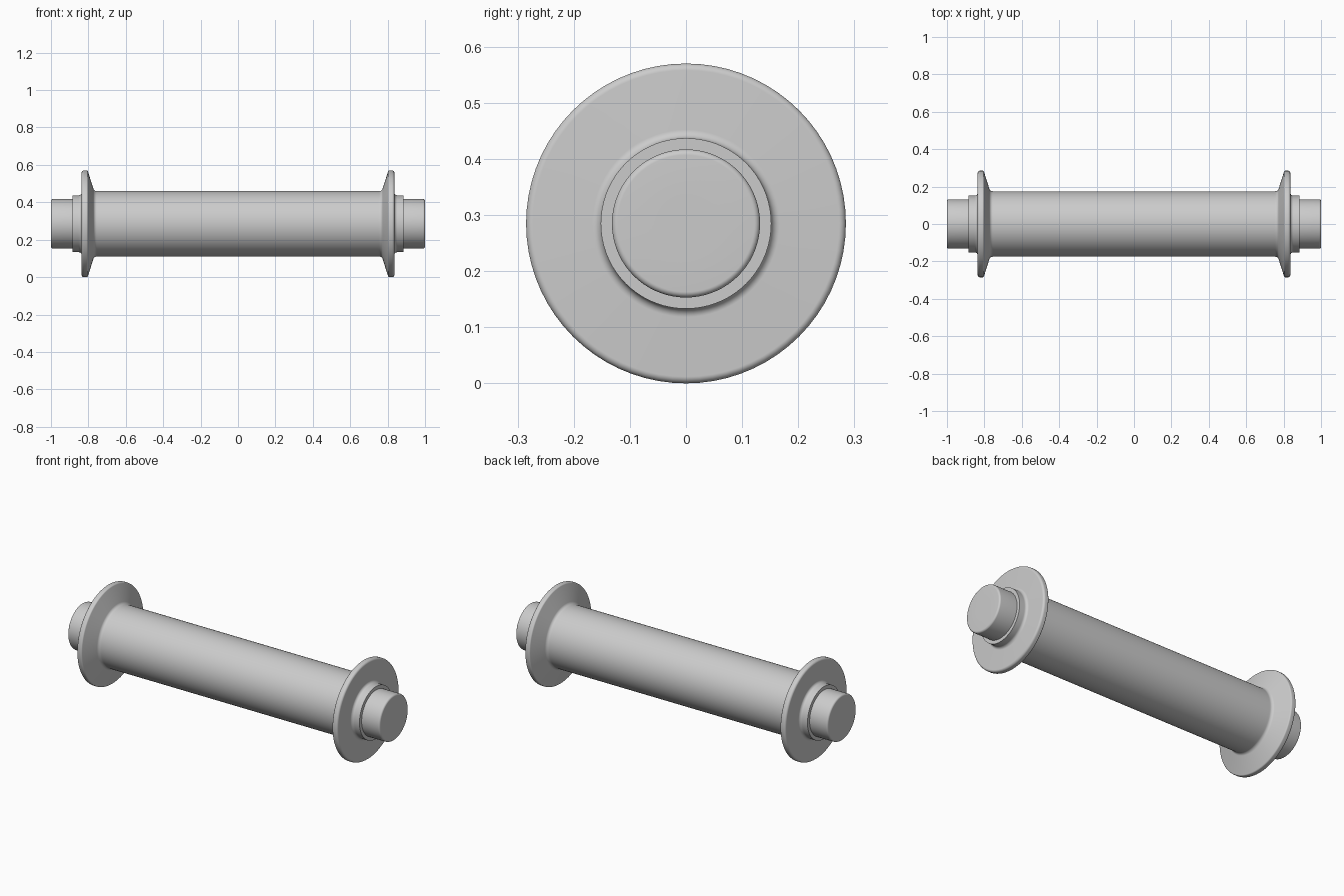
import bpy
import bmesh
from math import cos, sin, pi, tan
from mathutils import Vector

default = bpy.data.objects.get("Cube")
if default:
    bpy.data.objects.remove(default, do_unlink=True)

SEGMENTS = 72
AXIS_HEIGHT = 0.285

steel = bpy.data.materials.new("light grey metal")
steel.use_nodes = True
GREY = (0.6, 0.6, 0.6, 1.0)
steel.diffuse_color = GREY
steel.node_tree.nodes["Principled BSDF"].inputs["Base Color"].default_value = GREY


def rounded(corners, steps=6):
    """Turn (x, radius, fillet) corners into a profile with rounded corners."""
    points = []
    for i, (x, r, fillet) in enumerate(corners):
        here = Vector((x, r))
        if fillet == 0:
            points.append(here)
            continue
        before = (Vector(corners[i - 1][:2]) - here).normalized()
        after = (Vector(corners[i + 1][:2]) - here).normalized()
        half = before.angle(after) / 2
        reach = fillet / tan(half)
        centre = here + (before + after).normalized() * fillet / sin(half)
        start = here + before * reach - centre
        end = here + after * reach - centre
        for k in range(steps + 1):
            t = k / steps
            arm = start.lerp(end, t).normalized() * fillet
            points.append(centre + arm)
    return points


def lathe(name, profile, side=1, cap=False):
    """Spin a profile about the x axis; side -1 makes the mirrored part."""
    bm = bmesh.new()
    rings = []
    for x, r in profile:
        rings.append([bm.verts.new((side * x, r * cos(a), r * sin(a)))
                      for a in (2 * pi * k / SEGMENTS for k in range(SEGMENTS))])
    for low, high in zip(rings, rings[1:]):
        for k in range(SEGMENTS):
            n = (k + 1) % SEGMENTS
            bm.faces.new((low[k], low[n], high[n], high[k]))
    if cap:
        bm.faces.new(rings[-1])
    if side < 0:
        bmesh.ops.reverse_faces(bm, faces=bm.faces[:])
    mesh = bpy.data.meshes.new(name)
    bm.to_mesh(mesh)
    bm.free()
    mesh.materials.append(steel)
    part = bpy.data.objects.new(name, mesh)
    part.location.z = AXIS_HEIGHT
    bpy.context.collection.objects.link(part)
    bpy.ops.object.select_all(action='DESELECT')
    part.select_set(True)
    bpy.context.view_layer.objects.active = part
    bpy.ops.object.shade_smooth_by_angle(angle=pi / 6)
    return part


# Central barrel
lathe("barrel", [(-0.75, 0.175), (0.75, 0.175)])

# Sloped flange with a filleted root on both faces
flange = rounded([(0.75, 0.175, 0), (0.769, 0.175, 0.018), (0.804, 0.285, 0.008),
                  (0.836, 0.285, 0.012), (0.836, 0.152, 0.015), (0.855, 0.152, 0)])
# Stepped collar and rounded axle end
collar = [(0.855, 0.152), (0.885, 0.152), (0.885, 0.132)]
axle = rounded([(0.885, 0.132, 0), (1.0, 0.132, 0.01), (1.0, 0.05, 0)])

for label, side in (("left", 1), ("right", -1)):
    lathe(label + "_flange", flange, side)
    lathe(label + "_collar", collar, side)
    lathe(label + "_axle_end", axle, side, cap=True)
